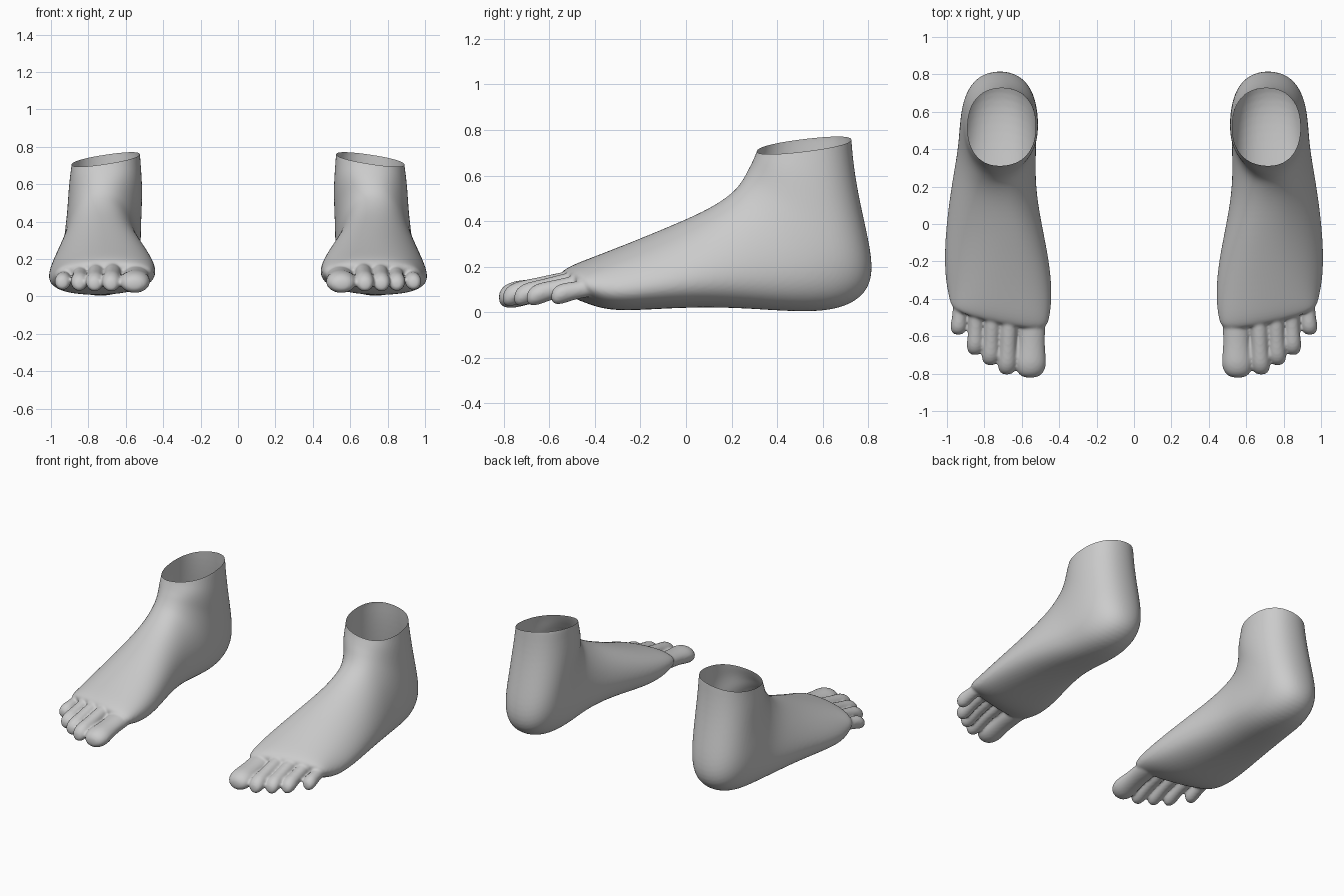
import bpy, bmesh, math
from mathutils import Vector

if "Cube" in bpy.data.objects:
    bpy.data.objects.remove(bpy.data.objects["Cube"])

skin = bpy.data.materials.new("grey_skin")
skin.diffuse_color = (0.6, 0.6, 0.6, 1)
skin.use_nodes = True
skin.node_tree.nodes["Principled BSDF"].inputs["Base Color"].default_value = skin.diffuse_color
N = 20


def skin_rings(bm, rings):
    """Bridge closed rings and cap both ends."""
    vs = [[bm.verts.new(p) for p in r] for r in rings]
    for a, b in zip(vs, vs[1:]):
        for i in range(N):
            j = (i + 1) % N
            bm.faces.new((a[i], a[j], b[j], b[i]))
    bm.faces.new(vs[0][::-1])
    bm.faces.new(vs[-1])


def make(name, rings):
    bm = bmesh.new()
    skin_rings(bm, rings)
    bmesh.ops.recalc_face_normals(bm, faces=bm.faces)
    me = bpy.data.meshes.new(name)
    bm.to_mesh(me)
    bm.free()
    ob = bpy.data.objects.new(name, me)
    bpy.context.collection.objects.link(ob)
    sub = ob.modifiers.new("round", 'SUBSURF')
    sub.levels = 2
    bpy.context.view_layer.objects.active = ob
    bpy.ops.object.modifier_apply(modifier="round")
    return ob


# Foot sections fanning from forefoot to ankle:
# upper y, z, lower y, z, inner x, outer x, low-side bulge, x shift of top, y slant
SECTIONS = [
    (-.55, .165, -.49, .065, .475, .965, .00, .00, .22),
    (-.50, .205, -.45, .045, .450, .985, .05, -.02, .18),
    (-.40, .245, -.38, .015, .430, .995, .12, -.03, .08),
    (-.25, .305, -.28, .003, .432, 1.003, .22, -.04, 0),
    (-.08, .375, -.12, .012, .460, 1.000, .28, -.04, 0),
    (.08, .445, .08, .020, .500, .985, .28, -.03, 0),
    (.17, .500, .28, .013, .520, .965, .24, -.02, 0),
    (.22, .545, .50, -.004, .520, .945, .18, 0, 0),
    (.24, .575, .68, .005, .518, .938, .12, 0, 0),
    (.255, .600, .80, .075, .515, .930, .06, 0, 0),
    (.265, .620, .83, .190, .515, .920, .02, 0, 0),
    (.28, .645, .795, .360, .510, .912, 0, 0, 0),
    (.295, .675, .750, .560, .510, .905, 0, 0, 0),
    (.315, .720, .728, .740, .520, .888, 0, 0, 0),
    (.33, .820, .728, .860, .525, .880, 0, 0, 0),
]
rings = []
for fy, fz, by, bz, xi, xo, bulge, shift, slant in SECTIONS:
    ring = []
    for i in range(N):
        a = 2 * math.pi * i / N
        c, s = math.cos(a), math.sin(a)
        c = math.copysign(abs(c) ** .88, c)
        s = math.copysign(abs(s) ** .88, s) * (1 - bulge * c)
        x = (xi + xo) / 2 + s * (xo - xi) / 2 / (1 + bulge * .15) + shift * c
        t = (1 + c) / 2
        y = by + (fy - by) * t + slant * (x - .72)
        ring.append((x, y, bz + (fz - bz) * t))
    rings.append(ring)
foot = make("right_foot", rings)

# Toes: root x, y, z / knuckle x, y, z / tip x, y, z / half width / half height
TOES = [
    ((.545, -.42, .125), (.545, -.62, .105), (.555, -.822, .064), .078, .056),
    ((.665, -.42, .150), (.672, -.66, .120), (.680, -.805, .060), .048, .048),
    ((.755, -.42, .150), (.762, -.62, .115), (.768, -.755, .060), .046, .046),
    ((.840, -.38, .140), (.846, -.56, .112), (.850, -.700, .062), .044, .045),
    ((.920, -.32, .120), (.932, -.47, .105), (.940, -.592, .068), .042, .043),
]
parts = [foot]
for k, (root, knuckle, tip, w, h) in enumerate(TOES):
    p0, p1, p2 = Vector(root), Vector(knuckle), Vector(tip)
    rings = []
    for t, r in ((0, .9), (.2, .95), (.4, .92), (.55, .92), (.7, 1.0),
                 (.82, 1.08), (.92, .95), (.975, .68), (1, .3)):
        q = p0 * (1 - t) ** 2 + p1 * (2 * t * (1 - t)) + p2 * t * t
        rings.append([(q.x + w * r * math.cos(2 * math.pi * i / N), q.y,
                       q.z + h * r * math.sin(2 * math.pi * i / N)) for i in range(N)])
    parts.append(make("toe", rings))

# Fuse toes and foot into one smooth skin
for ob in parts:
    ob.select_set(True)
bpy.context.view_layer.objects.active = foot
bpy.ops.object.join()
rm = foot.modifiers.new("fuse", 'REMESH')
rm.mode = 'VOXEL'
rm.voxel_size = .0085
sm = foot.modifiers.new("soften", 'SMOOTH')
sm.factor, sm.iterations = .5, 5
for m in ("fuse", "soften"):
    bpy.ops.object.modifier_apply(modifier=m)

# Slice the ankle open along a tilted rim and mirror the other foot
bm = bmesh.new()
bm.from_mesh(foot.data)
bmesh.ops.bisect_plane(bm, geom=bm.verts[:] + bm.edges[:] + bm.faces[:],
                       plane_co=(.7, .53, .735), plane_no=(.15, -.12, 1), clear_outer=True)
bm.to_mesh(foot.data)
foot.data.materials.clear()
foot.data.materials.append(skin)
for v in bm.verts:
    v.co.x *= -1
bmesh.ops.reverse_faces(bm, faces=bm.faces)
mesh = bpy.data.meshes.new("left_foot")
bm.to_mesh(mesh)
bm.free()
mesh.materials.append(skin)
left = bpy.data.objects.new("left_foot", mesh)
bpy.context.collection.objects.link(left)
for ob in (foot, left):
    for p in ob.data.polygons:
        p.use_smooth = True
